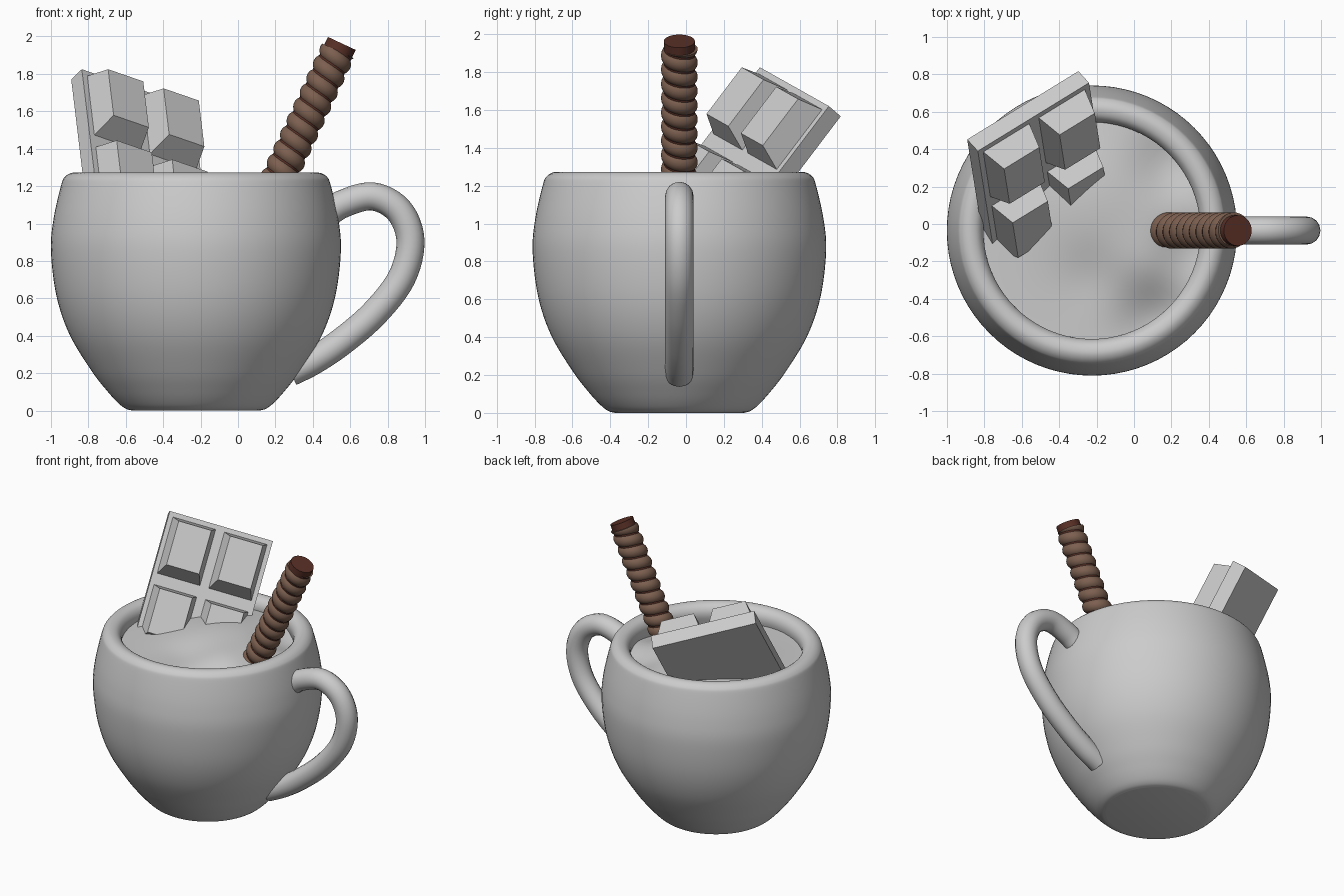
import bpy, bmesh, math
from mathutils import Vector, Matrix

if "Cube" in bpy.data.objects:
    bpy.data.objects.remove(bpy.data.objects["Cube"])

CX, CY = -0.225, -0.035   # mug axis


def spline(pts, n=6):
    """Catmull-Rom curve through the points."""
    p = [Vector(q) for q in pts]
    p = [2 * p[0] - p[1]] + p + [2 * p[-1] - p[-2]]
    out = []
    for i in range(1, len(p) - 2):
        a, b, c, d = p[i - 1:i + 3]
        for k in range(n):
            t = k / n
            out.append(0.5 * (2 * b + (c - a) * t + (2 * a - 5 * b + 4 * c - d) * t * t
                              + (3 * b - a - 3 * c + d) * t ** 3))
    return out + [p[-2]]


def finish(name, bm, color=None, angle=40, matrix=None):
    bmesh.ops.remove_doubles(bm, verts=bm.verts, dist=1e-5)
    bmesh.ops.recalc_face_normals(bm, faces=bm.faces)
    me = bpy.data.meshes.new(name)
    bm.to_mesh(me)
    bm.free()
    if angle:
        me.shade_smooth()
        me.set_sharp_from_angle(angle=math.radians(angle))
    if color:
        mat = bpy.data.materials.new(name + "_colour")
        mat.diffuse_color = (*color, 1)
        mat.use_nodes = True
        mat.node_tree.nodes["Principled BSDF"].inputs["Base Color"].default_value = mat.diffuse_color
        me.materials.append(mat)
    ob = bpy.data.objects.new(name, me)
    bpy.context.collection.objects.link(ob)
    if matrix:
        ob.matrix_world = matrix
    return ob


def rings(rows, sides, point):
    """Skin of closed rings; point(row, angle) gives a position."""
    bm = bmesh.new()
    vs = [[bm.verts.new(point(r, 2 * math.pi * k / sides)) for k in range(sides)] for r in rows]
    for a, b in zip(vs, vs[1:]):
        for k in range(sides):
            j = (k + 1) % sides
            bm.faces.new((a[k], a[j], b[j], b[k]))
    return bm


# Mug body: outer wall, rounded rim, inner wall and floor
profile = [(0, 0), (0.34, 0)] + [tuple(v) for v in spline([
    (0.34, 0, 0), (0.375, 0.01, 0), (0.415, 0.04, 0), (0.475, 0.105, 0), (0.56, 0.215, 0),
    (0.675, 0.405, 0), (0.745, 0.61, 0), (0.775, 0.85, 0), (0.762, 1.02, 0), (0.722, 1.2, 0),
    (0.70, 1.25, 0), (0.655, 1.272, 0), (0.605, 1.255, 0), (0.58, 1.2, 0), (0.595, 1.1, 0),
    (0.63, 0.85, 0), (0.59, 0.55, 0), (0.48, 0.28, 0), (0.33, 0.13, 0)])] + [(0, 0.12)]
bm = rings(profile, 80, lambda p, a: (CX + p[0] * math.cos(a), CY + p[0] * math.sin(a), p[1]))
finish("mug_body", bm, angle=50)

# Handle: tube swept along an ear-shaped path
cu = bpy.data.curves.new("handle", 'CURVE')
cu.dimensions = '3D'
cu.bevel_depth = 0.075
cu.bevel_resolution = 6
cu.use_fill_caps = True
path = spline([(0.46, 1.04, 0), (0.56, 1.105, 0), (0.72, 1.145, 0), (0.86, 1.07, 0),
               (0.922, 0.91, 0), (0.875, 0.71, 0), (0.73, 0.52, 0), (0.55, 0.365, 0),
               (0.40, 0.265, 0), (0.28, 0.205, 0)])
sp = cu.splines.new('POLY')
sp.points.add(len(path) - 1)
for pt, v in zip(sp.points, path):
    pt.co = (v.x, CY, v.y, 1)
sp.use_smooth = True
bpy.context.collection.objects.link(bpy.data.objects.new("handle", cu))


# Drink: wavy surface with a swell at the back and dips by the wall
def drink_point(r, a):
    x, y = r * math.cos(a), r * math.sin(a)
    z = 1.165
    for h, px, py, w in ((0.065, 0.0, 0.18, 0.27), (-0.10, 0.36, -0.48, 0.16),
                         (-0.05, 0.53, -0.1, 0.12), (-0.06, 0.42, 0.36, 0.13),
                         (-0.02, 0.0, -0.25, 0.12), (0.03, 0.3, -0.2, 0.15)):
        z += h * math.exp(-((x - px) ** 2 + (y - py) ** 2) / (2 * w * w))
    return (CX + x, CY + y, z)


finish("drink_surface", rings([0.605 * i / 24 for i in range(25)], 64, drink_point), angle=60)

# Wafer stick: dark core with a spiral wrap, leaning to the right
axis = Vector((0.424, 0, 0.906)).normalized()
stick = Matrix.Translation((0.555, CY, 1.963)) @ axis.to_track_quat('Z', 'Y').to_matrix().to_4x4()
bm = bmesh.new()
bmesh.ops.create_cone(bm, cap_ends=True, segments=32, radius1=0.082, radius2=0.082, depth=1.2,
                      matrix=Matrix.Translation((0, 0, -0.6)))
finish("stick_core", bm, (0.10, 0.03, 0.02), matrix=stick)
PITCH = 0.083


def wrap_point(z, a):
    phase = z / PITCH + a / (2 * math.pi)
    r = 0.072 + 0.025 * abs(math.sin(math.pi * phase)) ** 0.55
    return (r * math.cos(a), r * math.sin(a), z)


rows = [-0.045 - PITCH * i / 12 for i in range(13 * 12)]
bm = rings(rows, 36, wrap_point)
bmesh.ops.holes_fill(bm, edges=[e for e in bm.edges if e.is_boundary], sides=0)
finish("stick_wrap", bm, (0.20, 0.115, 0.08), angle=50, matrix=stick)

# Chocolate bar: local x across, y down the bar, z out of the front face
u = Vector((0.818, 0.502, -0.282)).normalized()
d = Vector((0.103, -0.597, -0.796))
d = (d - u * d.dot(u)).normalized()
n = d.cross(u)
bar = Matrix((u, d, n)).transposed().to_4x4()
bar.translation = (-0.835, 0.39, 1.825)


def frustum(bm, base, top, z0, z1):
    """Solid between two rectangles given as (x0, x1, y0, y1)."""
    lo, hi = [[bm.verts.new((r[i], r[j], z)) for i, j in ((0, 2), (1, 2), (1, 3), (0, 3))]
              for r, z in ((base, z0), (top, z1))]
    bm.faces.new(lo)
    bm.faces.new(hi)
    for k in range(4):
        bm.faces.new((lo[k], lo[(k + 1) % 4], hi[(k + 1) % 4], hi[k]))


bm = bmesh.new()
frustum(bm, (0, 0.727, 0, 0.93), (0, 0.727, 0, 0.93), -0.1, 0)
for x in (0.067, 0.43):
    for y in (0.071, 0.55):
        frustum(bm, (x - 0.038, x + 0.268, y - 0.04, y + 0.365),
                (x, x + 0.23, y, y + 0.31), -0.01, 0.139)
finish("chocolate_bar", bm, angle=None, matrix=bar)
